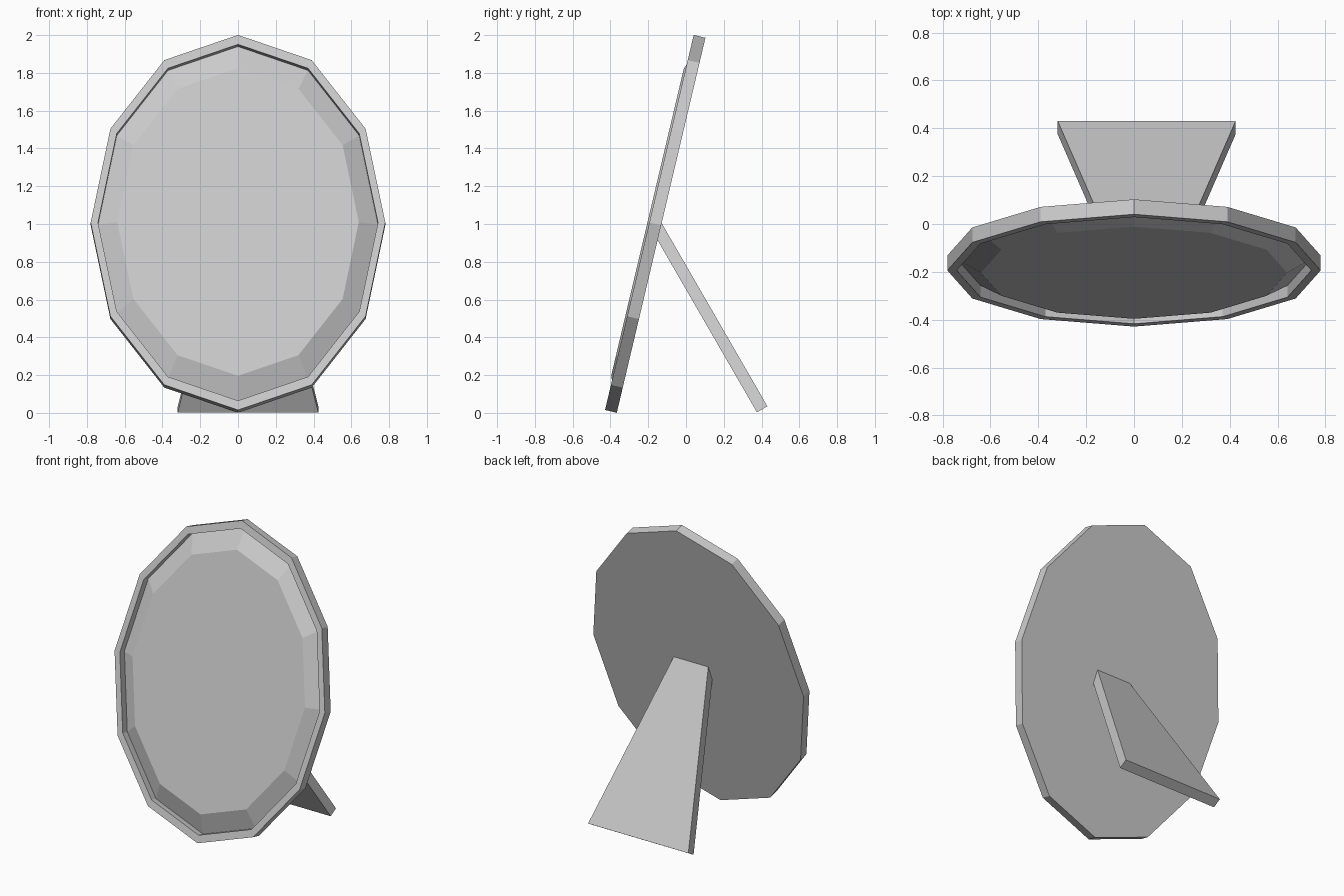
import bpy
from math import sin, cos, pi, radians

if "Cube" in bpy.data.objects:
    bpy.data.objects.remove(bpy.data.objects["Cube"])

SIDES = 12
HALF_W, HALF_H = 0.78, 1.02


def oval(scale, depth):
    """Low-poly ellipse ring, counter-clockwise seen from local +z."""
    return [(HALF_W * scale * cos(2 * pi * i / SIDES),
             HALF_H * scale * sin(2 * pi * i / SIDES), depth)
            for i in range(SIDES)]


def loft(name, rings, location, tilt, cap_start=True, cap_end=True):
    """Bridge successive rings with quads and optionally cap the ends."""
    n = len(rings[0])
    verts = [v for ring in rings for v in ring]
    faces = [(k * n + i, k * n + (i + 1) % n, (k + 1) * n + (i + 1) % n, (k + 1) * n + i)
             for k in range(len(rings) - 1) for i in range(n)]
    if cap_start:
        faces.append(tuple(reversed(range(n))))
    if cap_end:
        faces.append(tuple(range(len(verts) - n, len(verts))))
    mesh = bpy.data.meshes.new(name)
    mesh.from_pydata(verts, [], faces)
    obj = bpy.data.objects.new(name, mesh)
    obj.location = location
    obj.rotation_euler = (radians(tilt), 0, 0)
    bpy.context.collection.objects.link(obj)
    return obj


center = (0, -0.194, 1.008)
lean = 90 - 13.3

# Oval frame: back plate, outer edge, thin flat rim, recess wall
loft("mirror_frame",
     [oval(1, -0.064), oval(1, 0), oval(0.95, 0), oval(0.95, -0.05)],
     center, lean, cap_end=False)

# Mirror glass with a wide bevel, standing slightly proud of the rim
loft("mirror_glass", [oval(0.95, -0.05), oval(0.82, 0.01)],
     center, lean, cap_start=False)

# Tapered support leg behind, slightly off centre
leg = [(-0.372, 0), (0.372, 0), (0.128, 1.12), (-0.128, 1.12)]
loft("support_leg", [[(x, y, z) for x, y in leg] for z in (0, 0.064)],
     (0.053, 0.431, 0.035), 120)
